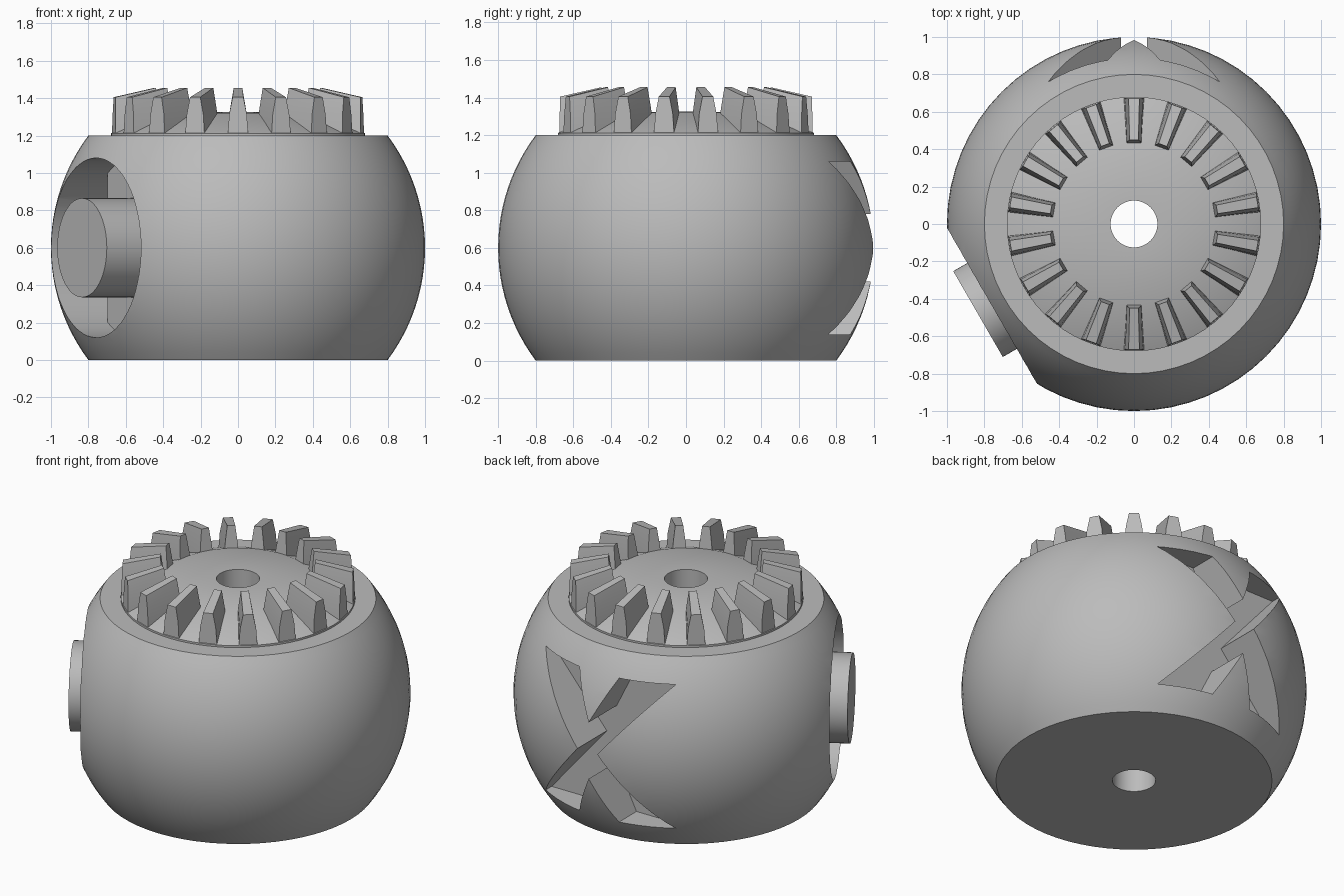
import bpy, bmesh, math
from math import sin, cos, radians
from mathutils import Matrix, Vector

cube = bpy.data.objects.get("Cube")
if cube:
    bpy.data.objects.remove(cube, do_unlink=True)

grey = bpy.data.materials.new("matte grey")
grey.use_nodes = True
colour = (0.5, 0.5, 0.5, 1)
grey.diffuse_color = colour
grey.node_tree.nodes["Principled BSDF"].inputs["Base Color"].default_value = colour

CENTRE = 0.6    # height of the ball centre
BORE = 0.125    # radius of the through hole


def finish(name, bm):
    bmesh.ops.recalc_face_normals(bm, faces=bm.faces)
    mesh = bpy.data.meshes.new(name)
    bm.to_mesh(mesh)
    bm.free()
    mesh.materials.append(grey)
    obj = bpy.data.objects.new(name, mesh)
    bpy.context.collection.objects.link(obj)
    return obj


def lathe(name, profile, steps=64):
    """Revolve a closed (radius, height) profile round z."""
    bm = bmesh.new()
    verts = [bm.verts.new((r, 0, z)) for r, z in profile]
    edges = [bm.edges.new((v, verts[i - 1])) for i, v in enumerate(verts)]
    bmesh.ops.spin(bm, geom=verts + edges, cent=(0, 0, 0), axis=(0, 0, 1),
                   angle=math.tau, steps=steps, use_merge=True)
    bmesh.ops.remove_doubles(bm, verts=bm.verts, dist=1e-5)
    return finish(name, bm)


def prism(name, outline, y0, y1):
    """Extrude an (x, z) outline along y."""
    bm = bmesh.new()
    face = bm.faces.new([bm.verts.new((x, y0, z)) for x, z in outline])
    new = bmesh.ops.extrude_face_region(bm, geom=[face])["geom"]
    bmesh.ops.translate(bm, vec=(0, y1 - y0, 0),
                        verts=[v for v in new if isinstance(v, bmesh.types.BMVert)])
    return finish(name, bm)


def side_matrix(distance):
    """Local z points out of the ball towards the side boss, local y stays up."""
    out = Vector((-cos(radians(30)), -sin(radians(30)), 0))
    up = Vector((0, 0, 1))
    m = Matrix((up.cross(out), up, out)).transposed().to_4x4()
    m.translation = out * distance + up * CENTRE
    return m


def side_cylinder(name, radius, inner, outer):
    bm = bmesh.new()
    bmesh.ops.create_cone(bm, cap_ends=True, segments=64, radius1=radius, radius2=radius,
                          depth=outer - inner, matrix=side_matrix((inner + outer) / 2))
    return finish(name, bm)


def carve(target, cutter):
    mod = target.modifiers.new("cut", "BOOLEAN")
    mod.operation, mod.solver, mod.object = "DIFFERENCE", "EXACT", cutter
    bpy.context.view_layer.objects.active = target
    bpy.ops.object.modifier_apply(modifier=mod.name)
    bpy.data.objects.remove(cutter, do_unlink=True)


def smooth(obj, angle=30):
    bpy.ops.object.select_all(action="DESELECT")
    obj.select_set(True)
    bpy.context.view_layer.objects.active = obj
    bpy.ops.object.shade_smooth_by_angle(angle=radians(angle))


# Truncated ball with a bore down the middle
limit = math.asin(0.6)
arc = [limit * (i / 12 - 1) for i in range(25)]
body = lathe("ball_body", [(BORE, 0)] + [(cos(a), CENTRE + sin(a)) for a in arc]
             + [(BORE, 2 * CENTRE)])

# Crossed recess in the back
quarter = [(0, 0.18), (0.14, 0.46), (0.46, 0.46), (0.07, 0)]
half = quarter + [(x, -z) for x, z in quarter[-2::-1]]
cross = half + [(-x, z) for x, z in half[-2:0:-1]]
carve(body, prism("cross_cutter", [(x, z + CENTRE) for x, z in cross], 0.7, 1.2))

# Round pocket in the side
carve(body, side_cylinder("pocket_cutter", 0.48, 0.5, 1.2))
smooth(body)

# Upright bar and round boss inside the pocket
bm = bmesh.new()
bmesh.ops.create_cube(bm, size=1, matrix=side_matrix(0.55) @ Matrix.Diagonal((0.54, 0.94, 0.2, 1)))
finish("pocket_bar", bm)
smooth(side_cylinder("side_boss", 0.265, 0.5, 0.963))

# Sloping gear base on top
smooth(lathe("gear_base", [(BORE, 1.19), (0.68, 1.19), (0.68, 1.212), (0.43, 1.32),
                           (BORE, 1.325)]))

# Ring of tapered gear teeth
bm = bmesh.new()
TEETH = 18


def tooth_end(turn, r_base, r_top, top, scale):
    """Six-point cross-section of a tooth, with bulging flanks."""
    section = [(0.055, 0), (0.047, 0.55), (0.029, 1)]
    section += [(-w, h) for w, h in reversed(section)]
    return [bm.verts.new(turn @ Vector((r_base + (r_top - r_base) * h, w * scale,
                                        1.2 + (top - 1.2) * h))) for w, h in section]


for i in range(TEETH):
    turn = Matrix.Rotation(math.tau * i / TEETH + math.pi / 2, 3, "Z")
    outer = tooth_end(turn, 0.675, 0.67, 1.405, 1)
    inner = tooth_end(turn, 0.42, 0.45, 1.455, 0.8)
    bm.faces.new(outer)
    bm.faces.new(inner)
    for k in range(6):
        bm.faces.new((outer[k - 1], outer[k], inner[k], inner[k - 1]))
smooth(finish("gear_teeth", bm), 15)
